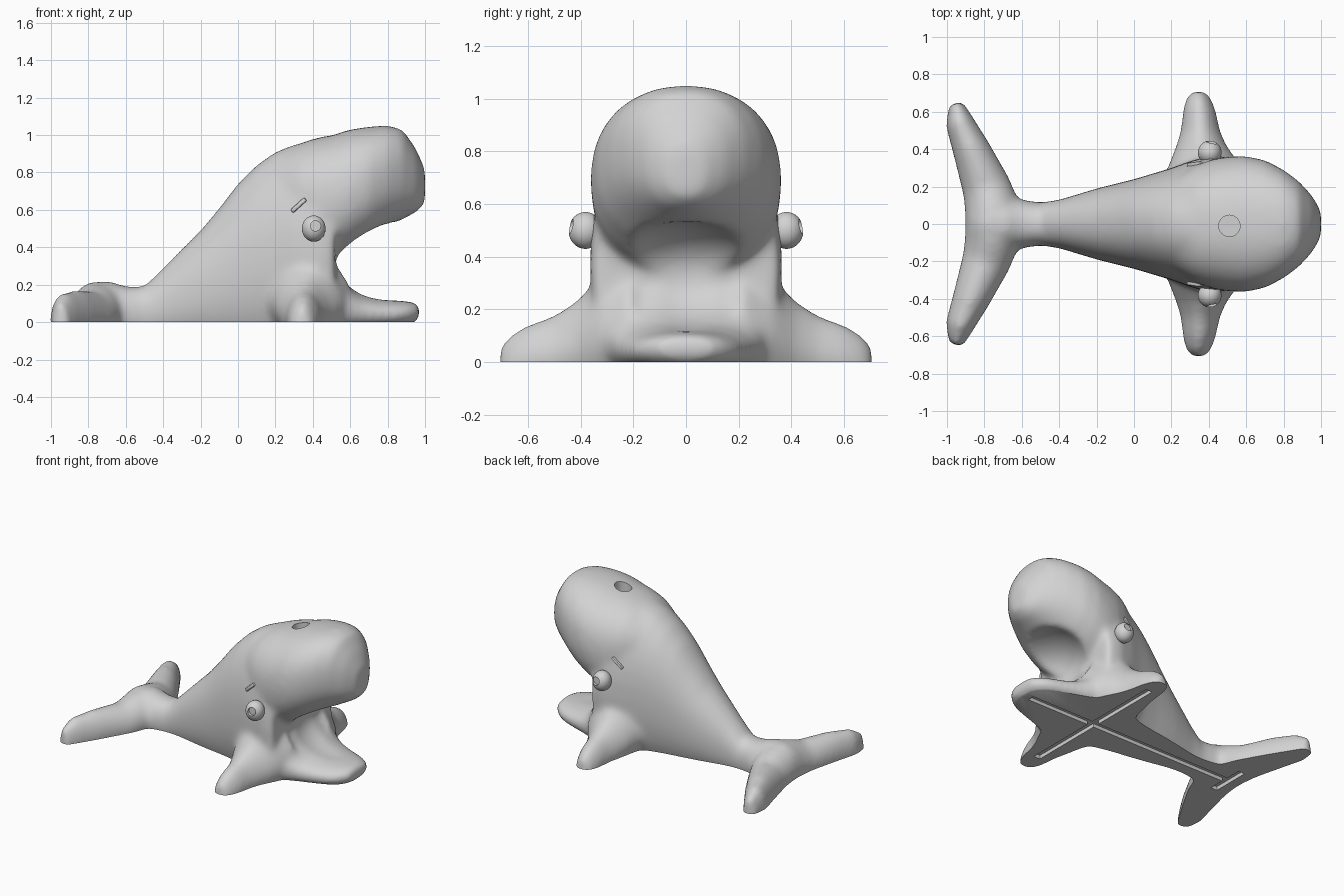
import bpy
import bmesh
from math import sin, cos, pi, copysign, radians
from mathutils import Matrix, Vector

cube = bpy.data.objects.get("Cube")
if cube:
    bpy.data.objects.remove(cube, do_unlink=True)

# Single plain grey
grey = bpy.data.materials.new("light_grey")
grey.use_nodes = True
grey.diffuse_color = (0.65, 0.65, 0.65, 1)
grey.node_tree.nodes["Principled BSDF"].inputs["Base Color"].default_value = grey.diffuse_color


def finish(bm, name):
    """Turn a bmesh into a linked object."""
    bmesh.ops.recalc_face_normals(bm, faces=bm.faces)
    mesh = bpy.data.meshes.new(name)
    bm.to_mesh(mesh)
    bm.free()
    mesh.materials.append(grey)
    obj = bpy.data.objects.new(name, mesh)
    bpy.context.collection.objects.link(obj)
    return obj


def loft(bm, sections, power, count=36):
    """Skin closed rings; each is x, y, bottom, top and a horizontal half-vector."""
    rings = []
    for x, y, low, high, hx, hy in sections:
        ring = []
        for i in range(count):
            a = 2 * pi * i / count
            c = copysign(abs(cos(a)) ** (2 / power), cos(a))
            s = copysign(abs(sin(a)) ** (2 / power), sin(a))
            z = (low + high) / 2 + s * (high - low) / 2
            ring.append(bm.verts.new((x + c * hx, y + c * hy, z)))
        rings.append(ring)
    for r0, r1 in zip(rings, rings[1:]):
        for i in range(count):
            j = (i + 1) % count
            bm.faces.new((r0[i], r0[j], r1[j], r1[i]))
    bm.faces.new(rings[0])
    bm.faces.new(rings[-1])


def box(name, centre, size):
    bm = bmesh.new()
    bmesh.ops.create_cube(bm, size=1, matrix=Matrix.LocRotScale(centre, None, size))
    return finish(bm, name)


def ball(name, centre, size):
    bm = bmesh.new()
    bmesh.ops.create_uvsphere(bm, u_segments=32, v_segments=20, radius=1,
                              matrix=Matrix.LocRotScale(centre, None, size))
    return finish(bm, name)


def cylinder(name, centre, radius, depth, axis="Z"):
    bm = bmesh.new()
    turn = Matrix.Rotation(pi / 2, 4, "X") if axis == "Y" else Matrix()
    bmesh.ops.create_cone(bm, cap_ends=True, segments=32, radius1=radius, radius2=radius,
                          depth=depth, matrix=Matrix.Translation(centre) @ turn)
    return finish(bm, name)


def modify(obj, kind, **settings):
    mod = obj.modifiers.new(kind.title(), kind)
    for key, value in settings.items():
        setattr(mod, key, value)
    bpy.context.view_layer.objects.active = obj
    bpy.ops.object.modifier_apply(modifier=mod.name)


def cut(obj, cutter):
    modify(obj, "BOOLEAN", operation="DIFFERENCE", solver="EXACT", object=cutter)
    bpy.data.objects.remove(cutter, do_unlink=True)


def smooth(obj, angle):
    bpy.ops.object.select_all(action="DESELECT")
    obj.select_set(True)
    bpy.context.view_layer.objects.active = obj
    bpy.ops.object.shade_smooth_by_angle(angle=radians(angle))


# Torso, head and jaw as x, bottom, top, half width
torso = [(-.8, -.1, .18, .08), (-.7, -.1, .225, .13), (-.6, -.1, .19, .13),
         (-.5, -.1, .19, .115), (-.4, -.1, .29, .13), (-.2, -.12, .49, .19),
         (-.1, -.14, .61, .215), (0, -.15, .74, .24), (.1, -.16, .84, .27),
         (.2, -.18, .91, .3), (.3, -.2, .95, .337), (.42, -.2, .95, .368),
         (.52, -.1, .8, .355)]
head = [(.15, .5, .82, .19), (.25, .42, .91, .265), (.33, .36, .955, .315),
        (.42, .31, .985, .347), (.5, .32, 1, .36), (.6, .37, 1.03, .363),
        (.7, .435, 1.045, .342), (.8, .505, 1.052, .29), (.88, .55, 1.03, .23),
        (.95, .585, .93, .155), (1, .63, .82, .07)]
jaw = [(.35, -.1, .38, .33), (.45, -.1, .35, .34), (.52, -.08, .3, .33),
       (.58, -.07, .21, .3), (.66, -.05, .15, .265), (.75, -.04, .125, .235),
       (.85, -.03, .115, .2), (.92, -.015, .11, .16), (.97, .015, .095, .1)]
# Fin and fluke as x, y, top, half chord
fin = [(.38, .2, .39, .24), (.375, .33, .32, .185), (.36, .42, .23, .135),
       (.355, .5, .18, .105), (.35, .6, .145, .09), (.345, .67, .105, .07),
       (.345, .708, .06, .04)]
fluke = [(-.76, 0, .22, .15), (-.765, .1, .2, .145), (-.79, .2, .165, .13),
         (-.87, .4, .17, .1), (-.935, .55, .155, .075), (-.955, .647, .1, .038)]

bm = bmesh.new()
for part, power in ((torso, 2.2), (head, 2.3), (jaw, 2.3)):
    loft(bm, [(x, 0, low, high, 0, w) for x, low, high, w in part], power)
for side in (1, -1):
    loft(bm, [(x, side * y, -.13, top, h, 0) for x, y, top, h in fin], 1.7)
    loft(bm, [(x, side * y, -.12, top, h * .95, side * h * .35)
              for x, y, top, h in fluke], 1.9)
body = finish(bm, "whale_body")

# Fuse the parts, scoop the wide mouth and soften the joins
modify(body, "REMESH", mode="VOXEL", voxel_size=.015)
cut(body, ball("mouth_cutter", (.8, 0, .325), (.29, .33, .21)))
modify(body, "REMESH", mode="VOXEL", voxel_size=.015)
modify(body, "SMOOTH", factor=.5, iterations=26)

# Flat base, blowhole and channels under the base
cut(body, box("ground_cutter", (0, 0, -.5), (3, 3, 1)))
cut(body, cylinder("blowhole_cutter", (.51, -.01, 1.03), .057, .2))
cut(body, box("long_channel_cutter", (.05, 0, 0), (1.66, .05, .05)))
cut(body, box("fin_channel_cutter", (.35, 0, 0), (.05, 1.14, .052)))
cut(body, box("tail_channel_cutter", (-.8, 0, 0), (.05, .28, .054)))
body.data.materials.clear()
body.data.materials.append(grey)
smooth(body, 40)

# Eyes with a round pupil recess, and brows set on the skin
for side, label in ((1, "back"), (-1, "front")):
    eye = ball(label + "_eye", (.405, side * .382, .5), (.063, .064, .07))
    cut(eye, cylinder("pupil_cutter", (.415, side * .455, .515), .028, .06, "Y"))
    smooth(eye, 35)

    hit, spot, normal, index = body.ray_cast(Vector((.325, side, .625)), Vector((0, -side, 0)))
    brow = box(label + "_brow", (0, 0, 0), (.1, .03, .024))
    brow.location = spot if hit else (.325, side * .33, .625)
    brow.rotation_euler = (0, radians(-42), radians(side * 8))
    modify(brow, "BEVEL", width=.008, segments=2)
    smooth(brow, 40)
